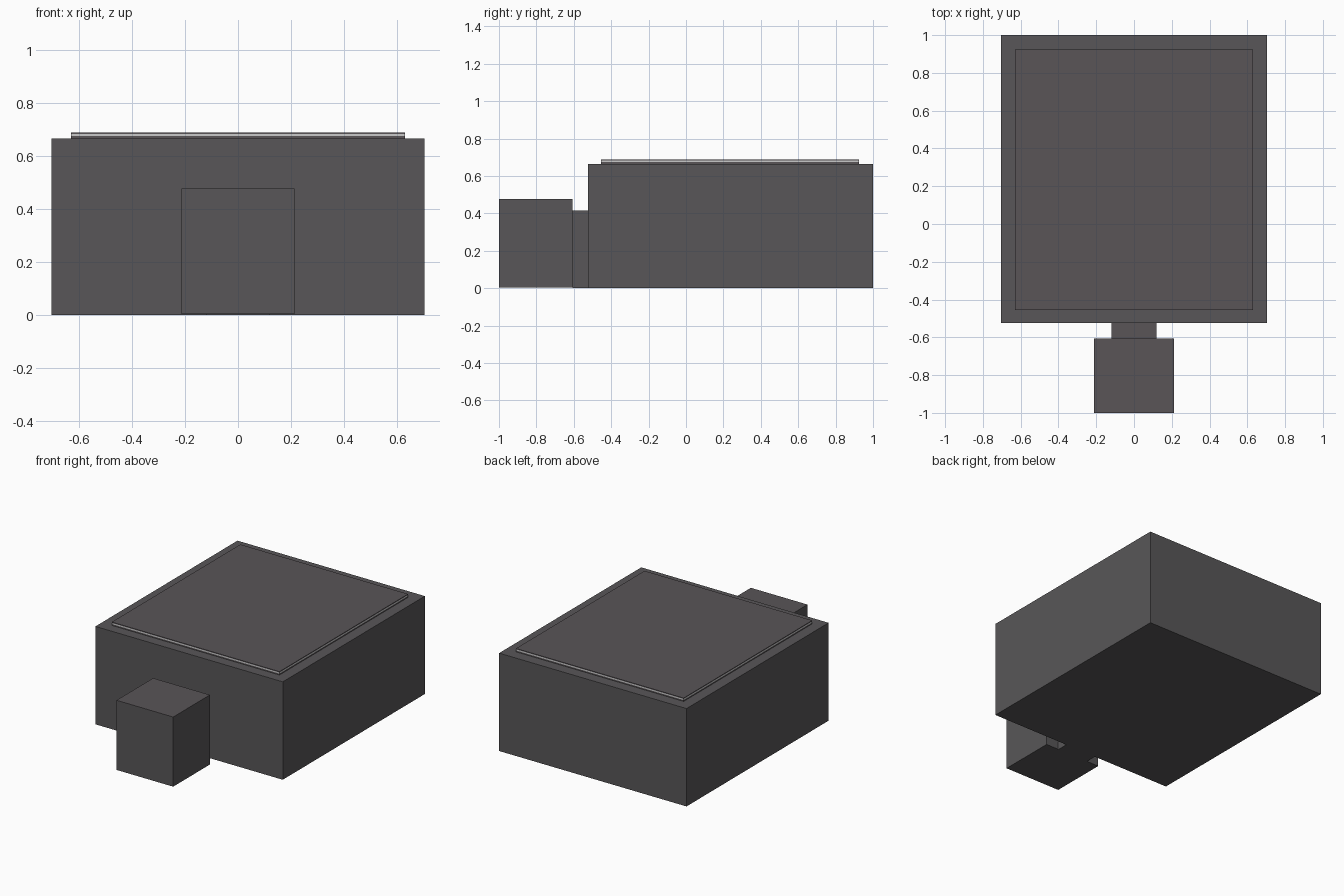
import bpy

if "Cube" in bpy.data.objects:
    bpy.data.objects.remove(bpy.data.objects["Cube"])


def material(name, colour):
    m = bpy.data.materials.new(name)
    m.diffuse_color = (*colour, 1.0)
    m.use_nodes = True
    m.node_tree.nodes["Principled BSDF"].inputs["Base Color"].default_value = m.diffuse_color
    return m


GREY = material("dark grey", (0.098, 0.094, 0.098))
WARM = material("warm dark grey", (0.100, 0.089, 0.095))
LIGHT = material("light trim", (0.60, 0.60, 0.60))


def box(name, x, y0, y1, z0, z1, mat, top_mat=None):
    """Box symmetric about x = 0, with an optional separate top colour."""
    bpy.ops.mesh.primitive_cube_add(size=1, location=(0, (y0 + y1) / 2, (z0 + z1) / 2))
    ob = bpy.context.object
    ob.name = name
    ob.scale = (2 * x, y1 - y0, z1 - z0)
    bpy.ops.object.transform_apply(location=False, rotation=False, scale=True)
    ob.data.materials.append(mat)
    if top_mat:
        ob.data.materials.append(top_mat)
        for p in ob.data.polygons:
            if p.normal.z > 0.9:
                p.material_index = 1
    return ob


# Main building block
box("main_block", 0.704, -0.525, 1.0, 0.0, 0.665, GREY)

# Raised roof panel: dark base, light trim band, dark top
box("roof_panel_base", 0.63, -0.455, 0.925, 0.665, 0.674, WARM)
box("roof_panel_trim", 0.63, -0.455, 0.925, 0.674, 0.682, LIGHT)
box("roof_panel_top", 0.63, -0.455, 0.925, 0.682, 0.688, WARM)

# Narrow connecting passage and front annex
box("connecting_passage", 0.118, -0.606, -0.525, 0.0, 0.416, GREY, WARM)
box("front_annex", 0.213, -1.0, -0.606, 0.003, 0.476, GREY, WARM)
